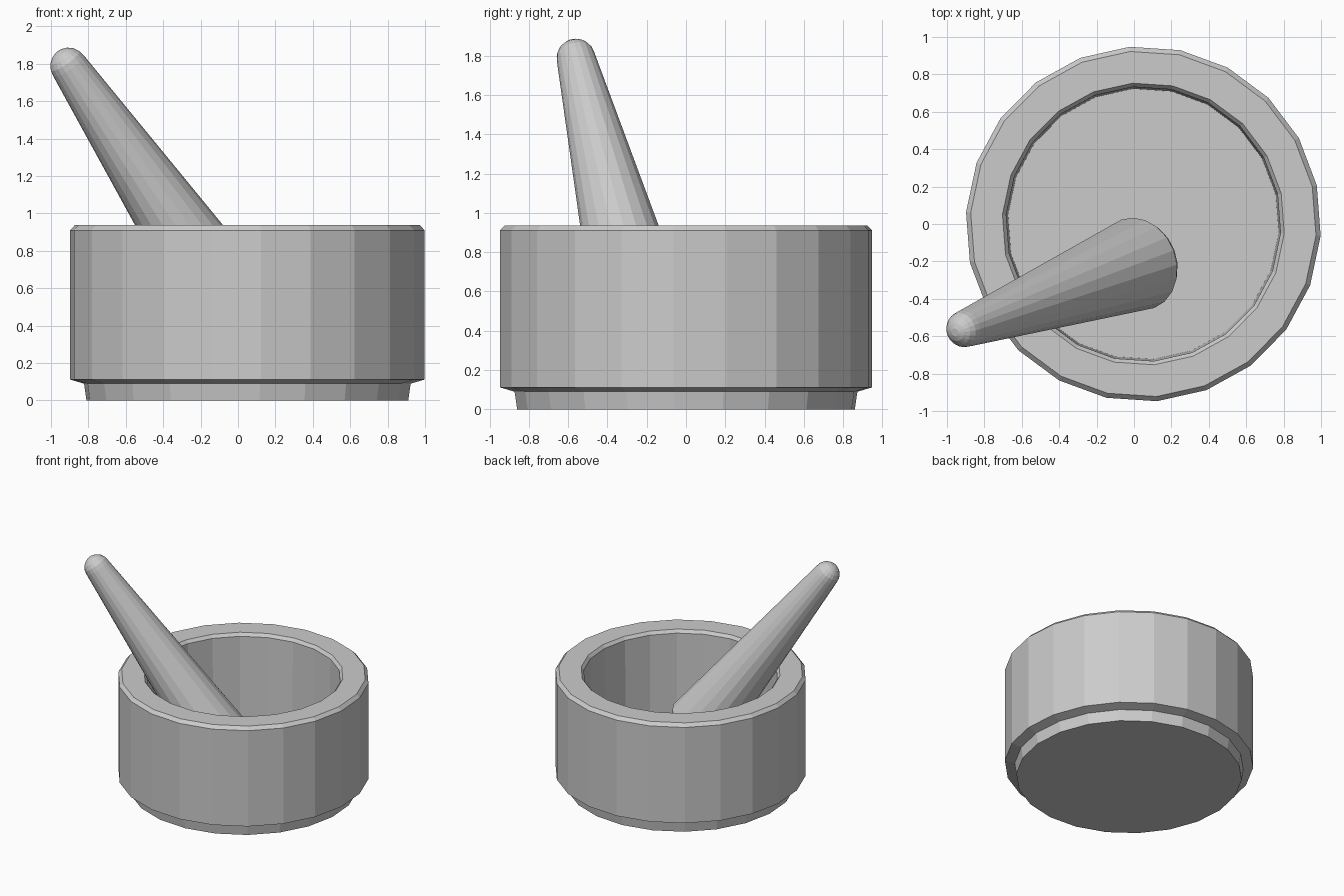
import bpy, bmesh
from math import sin, cos, pi, radians
from mathutils import Vector

if "Cube" in bpy.data.objects:
    bpy.data.objects.remove(bpy.data.objects["Cube"])


def lathe(name, profile, sides, phase=0.0):
    """Revolve (radius, height) points around z; both ends are capped."""
    bm = bmesh.new()
    rings = []
    for r, z in profile:
        rings.append([bm.verts.new((r * cos(phase + 2 * pi * i / sides),
                                    r * sin(phase + 2 * pi * i / sides), z))
                      for i in range(sides)])
    for a, b in zip(rings, rings[1:]):
        for i in range(sides):
            j = (i + 1) % sides
            bm.faces.new((a[i], a[j], b[j], b[i]))
    bm.faces.new(rings[0][::-1])
    bm.faces.new(rings[-1])
    bmesh.ops.recalc_face_normals(bm, faces=bm.faces)
    mesh = bpy.data.meshes.new(name)
    bm.to_mesh(mesh)
    bm.free()
    obj = bpy.data.objects.new(name, mesh)
    bpy.context.collection.objects.link(obj)
    return obj


# Mortar: stepped foot, straight wall, chamfered rim, hollow bowl
mortar = lathe("mortar", [
    (0.862, 0.0), (0.875, 0.09), (0.95, 0.112), (0.95, 0.91), (0.925, 0.937),
    (0.755, 0.937), (0.735, 0.912), (0.725, 0.25)], 22, radians(-3.8))
mortar.location.x = 0.05

# Pestle: tapered shaft leaning on the rim, round tip, shallow rounded foot
tip = Vector((-0.905, -0.56, 1.788))
foot = Vector((0.02, -0.213, 0.42))
axis = tip - foot
length = axis.length
tip_r, foot_r = 0.099, 0.252
profile = [(foot_r * cos(a), -0.1 * sin(a)) for a in (1.3, 0.9, 0.45, 0.0)]
profile += [(tip_r * cos(a), length + tip_r * sin(a))
            for a in (0.0, 0.35, 0.7, 1.05, 1.35)]
pestle = lathe("pestle", profile, 20)
pestle.location = foot
pestle.rotation_euler = axis.to_track_quat('Z', 'Y').to_euler()
